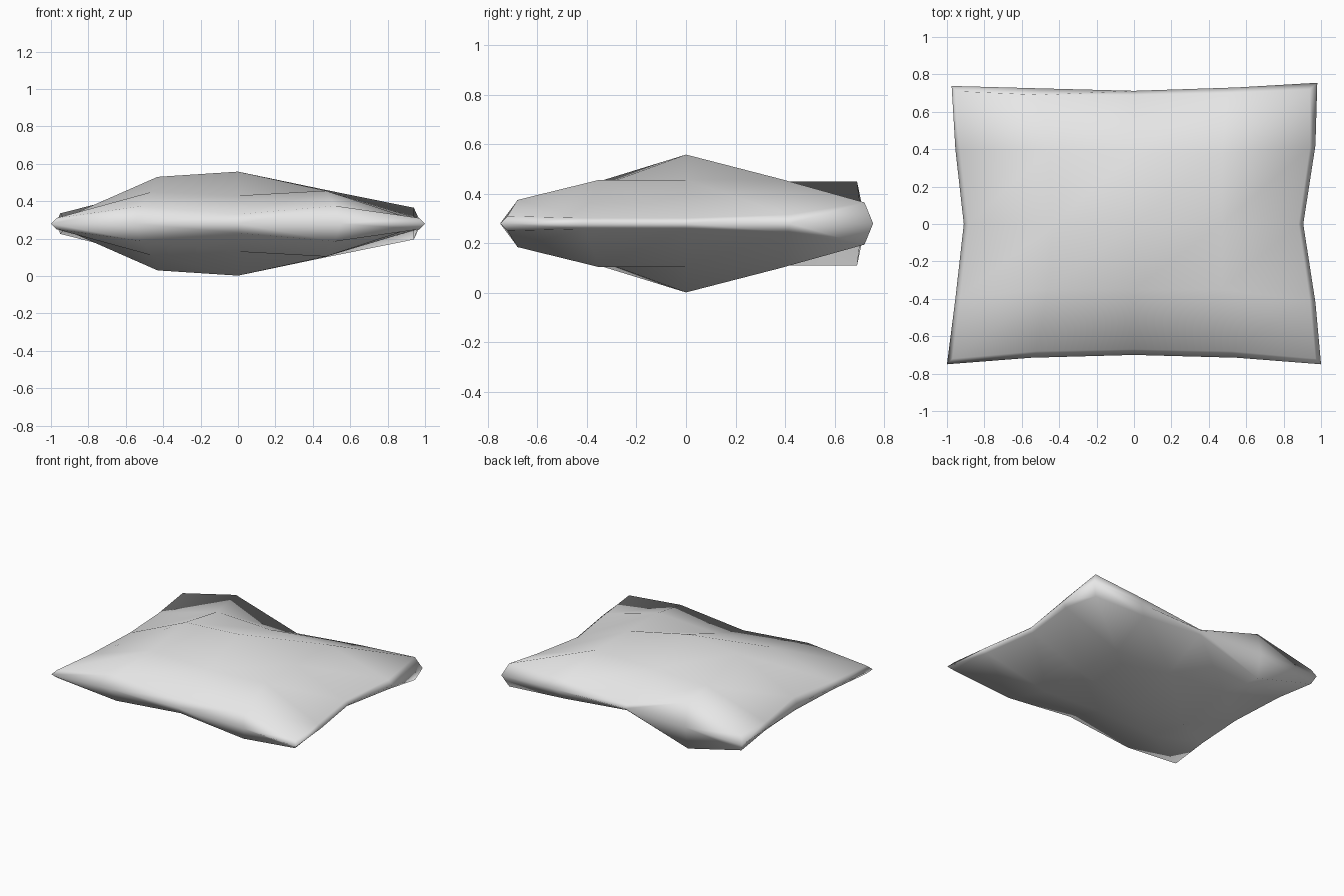
import bpy
import bmesh

# Remove the default cube only
cube = bpy.data.objects.get("Cube")
if cube:
    bpy.data.objects.remove(cube, do_unlink=True)

MID = 0.28  # height of the seam

# One fabric colour
fabric = bpy.data.materials.new("light_grey_fabric")
fabric.use_nodes = True
colour = (0.8, 0.8, 0.8, 1.0)
fabric.diffuse_color = colour
fabric.node_tree.nodes["Principled BSDF"].inputs["Base Color"].default_value = colour

# Upper panel, rows from front to back: (x, y, height above the seam)
panel = [
    [(-.97, -.72, .03), (-.52, -.68, .093), (0, -.67, .05), (.52, -.68, .095), (.97, -.72, .03)],
    [(-.93, -.39, .03), (-.46, -.35, .17), (0, -.35, .15), (.47, -.35, .176), (.94, -.41, .022)],
    [(-.885, 0, .05), (-.43, 0, .25), (0, 0, .278), (.47, 0, .176), (.88, 0, .022)],
    [(-.93, .40, .03), (-.45, .40, .17), (0, .38, .165), (.47, .38, .18), (.94, .41, .035)],
    [(-.95, .71, .055), (-.50, .69, .17), (0, .69, .02), (.50, .70, .065), (.94, .72, .085)],
]

# Seam outline, anticlockwise from the front corner at -x
seam = [
    (-1, -.75), (-.55, -.715), (0, -.70), (.55, -.715),
    (1, -.75), (.97, -.42), (.905, 0), (.97, .42),
    (.98, .755), (.55, .73), (0, .712), (-.50, .725),
    (-.975, .738), (-.955, .40), (-.91, 0), (-.955, -.40),
]

bm = bmesh.new()
grid = [[bm.verts.new(p) for p in row] for row in panel]
rim = [bm.verts.new((x, y, 0)) for x, y in seam]

# Panel faces
for j in range(4):
    for i in range(4):
        bm.faces.new((grid[j][i], grid[j][i + 1], grid[j + 1][i + 1], grid[j + 1][i]))

# Narrow band joining the panel border to the seam
border = (grid[0][:4] + [grid[j][4] for j in range(4)]
          + grid[4][:0:-1] + [grid[j][0] for j in range(4, 0, -1)])
for k in range(16):
    n = (k + 1) % 16
    bm.faces.new((rim[k], rim[n], border[n], border[k]))

for face in bm.faces:
    face.smooth = True
bmesh.ops.recalc_face_normals(bm, faces=bm.faces[:])
if sum(f.normal.z for f in bm.faces) < 0:
    bmesh.ops.reverse_faces(bm, faces=bm.faces[:])

mesh = bpy.data.meshes.new("cushion")
bm.to_mesh(mesh)
bm.free()
mesh.materials.append(fabric)

cushion = bpy.data.objects.new("cushion", mesh)
cushion.location.z = MID
bpy.context.collection.objects.link(cushion)

# Lower half mirrors the upper half across the seam
mirror = cushion.modifiers.new("lower_half", 'MIRROR')
mirror.use_axis = (False, False, True)
mirror.use_mirror_merge = True
mirror.merge_threshold = 0.001
